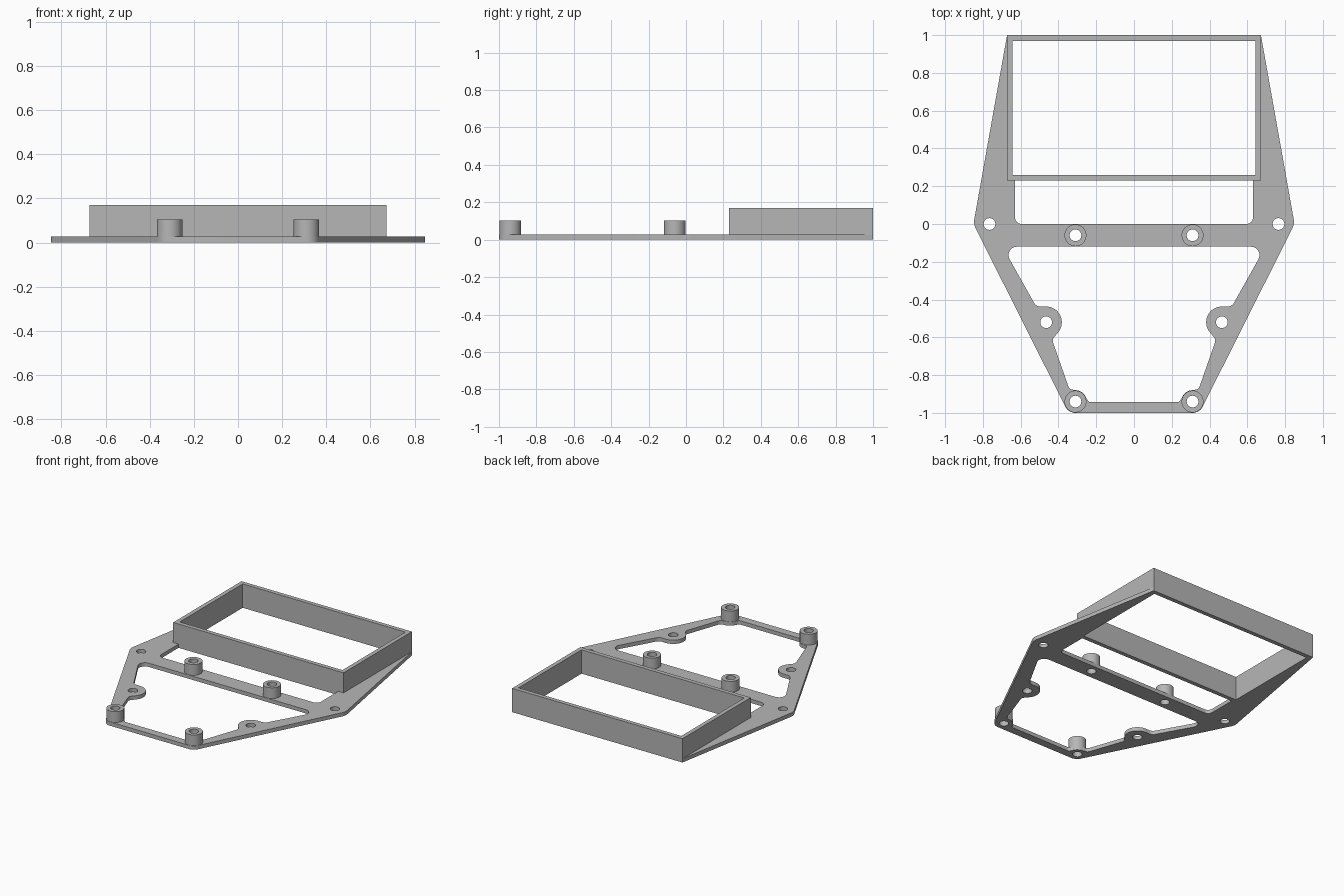
import bpy, bmesh
from math import radians, sin, cos, tan
from mathutils import Vector

cube = bpy.data.objects.get("Cube")
if cube:
    bpy.data.objects.remove(cube, do_unlink=True)

grey = bpy.data.materials.new("light_grey")
grey.use_nodes = True
color = (0.47, 0.47, 0.47, 1)
grey.diffuse_color = color
grey.node_tree.nodes["Principled BSDF"].inputs["Base Color"].default_value = color

PLATE = 0.027


def arc(cx, cy, r, start, end, n):
    """Points along a circular arc, angles in degrees."""
    angles = [radians(start + (end - start) * i / n) for i in range(n + 1)]
    return [(cx + r * cos(a), cy + r * sin(a)) for a in angles]


def circle(cx, cy, r, n=40):
    return arc(cx, cy, r, 0, 360, n)[:-1]


def mirrored(half):
    """Close a right-hand half outline with its mirror image."""
    return half + [(-p[0], *p[1:]) for p in reversed(half)]


def fillet(corners, n=8):
    """Round each corner that carries a radius (x, y, r)."""
    out = []
    for i, c in enumerate(corners):
        p = Vector(c[:2])
        if len(c) < 3:
            out.append(p)
            continue
        a = (Vector(corners[i - 1][:2]) - p).normalized()
        b = (Vector(corners[(i + 1) % len(corners)][:2]) - p).normalized()
        half = a.angle(b) / 2
        center = p + (a + b).normalized() * (c[2] / sin(half))
        reach = c[2] / tan(half)
        start, end = p + a * reach - center, p + b * reach - center
        sweep = start.angle(end)
        for k in range(n + 1):
            t = k / n
            v = (start * sin((1 - t) * sweep) + end * sin(t * sweep)) / sin(sweep)
            out.append(center + v)
    return out


def extrude(name, outlines, z0, z1):
    """Solid from a flat outline with holes, spanning z0 to z1."""
    curve = bpy.data.curves.new(name + "_profile", 'CURVE')
    curve.dimensions = '2D'
    curve.fill_mode = 'BOTH'
    curve.extrude = (z1 - z0) / 2
    for pts in outlines:
        spline = curve.splines.new('POLY')
        spline.points.add(len(pts) - 1)
        for sp, p in zip(spline.points, pts):
            sp.co = (p[0], p[1], 0, 1)
        spline.use_cyclic_u = True
    temp = bpy.data.objects.new(name + "_profile", curve)
    bpy.context.collection.objects.link(temp)
    graph = bpy.context.evaluated_depsgraph_get()
    mesh = bpy.data.meshes.new_from_object(temp.evaluated_get(graph))
    bpy.data.objects.remove(temp, do_unlink=True)
    bm = bmesh.new()
    bm.from_mesh(mesh)
    bmesh.ops.remove_doubles(bm, verts=bm.verts, dist=0.0001)
    bmesh.ops.translate(bm, verts=bm.verts, vec=(0, 0, (z0 + z1) / 2))
    bmesh.ops.recalc_face_normals(bm, faces=bm.faces)
    bm.to_mesh(mesh)
    bm.free()
    mesh.name = name
    mesh.materials.clear()
    mesh.materials.append(grey)
    mesh.shade_smooth()
    mesh.set_sharp_from_angle(angle=radians(30))
    obj = bpy.data.objects.new(name, mesh)
    bpy.context.collection.objects.link(obj)
    return obj


def rectangle(x, y0, y1):
    return [(-x, y0), (x, y0), (x, y1), (-x, y1)]


# Base plate outline, with a notch at the back that takes the frame
outline = fillet(mirrored([
    (0.347, -1, 0.06), (0.85, 0, 0.08), (0.672, 1),
    (0.672, 0.23), (0.63, 0.23), (0.63, 0, 0.035)]))

# Front window, shaped around the screw ears and front bosses
window = fillet(mirrored(
    [(0.696, -0.12, 0.045), (0.518, -0.437, 0.04)]
    + arc(0.465, -0.52, 0.083, 90, 222, 16)
    + [(0.434, -0.612, 0.03), (0.342, -0.875, 0.025)]
    + arc(0.31, -0.94, 0.06, 95, 160, 8)
    + [(0.24, -0.943, 0.02)]))

# Screw holes
boss_spots = [(s * 0.31, y) for s in (-1, 1) for y in (-0.94, -0.06)]
hole_spots = boss_spots + [(s * x, y) for s in (-1, 1)
                           for x, y in ((0.765, 0), (0.465, -0.52))]
holes = [circle(x, y, 0.031) for x, y in hole_spots]
extrude("base_plate", [outline, window] + holes, 0, PLATE)

# Tall rectangular frame at the back
extrude("back_frame", [rectangle(0.672, 0.23, 1), rectangle(0.642, 0.26, 0.97)], 0, 0.17)

# Hollow standoff bosses
for x, y in boss_spots:
    side = "left" if x > 0 else "right"
    place = "front" if y < -0.5 else "middle"
    extrude(f"{place}_{side}_boss",
            [circle(x, y, 0.058), circle(x, y, 0.031)], PLATE, 0.104)
